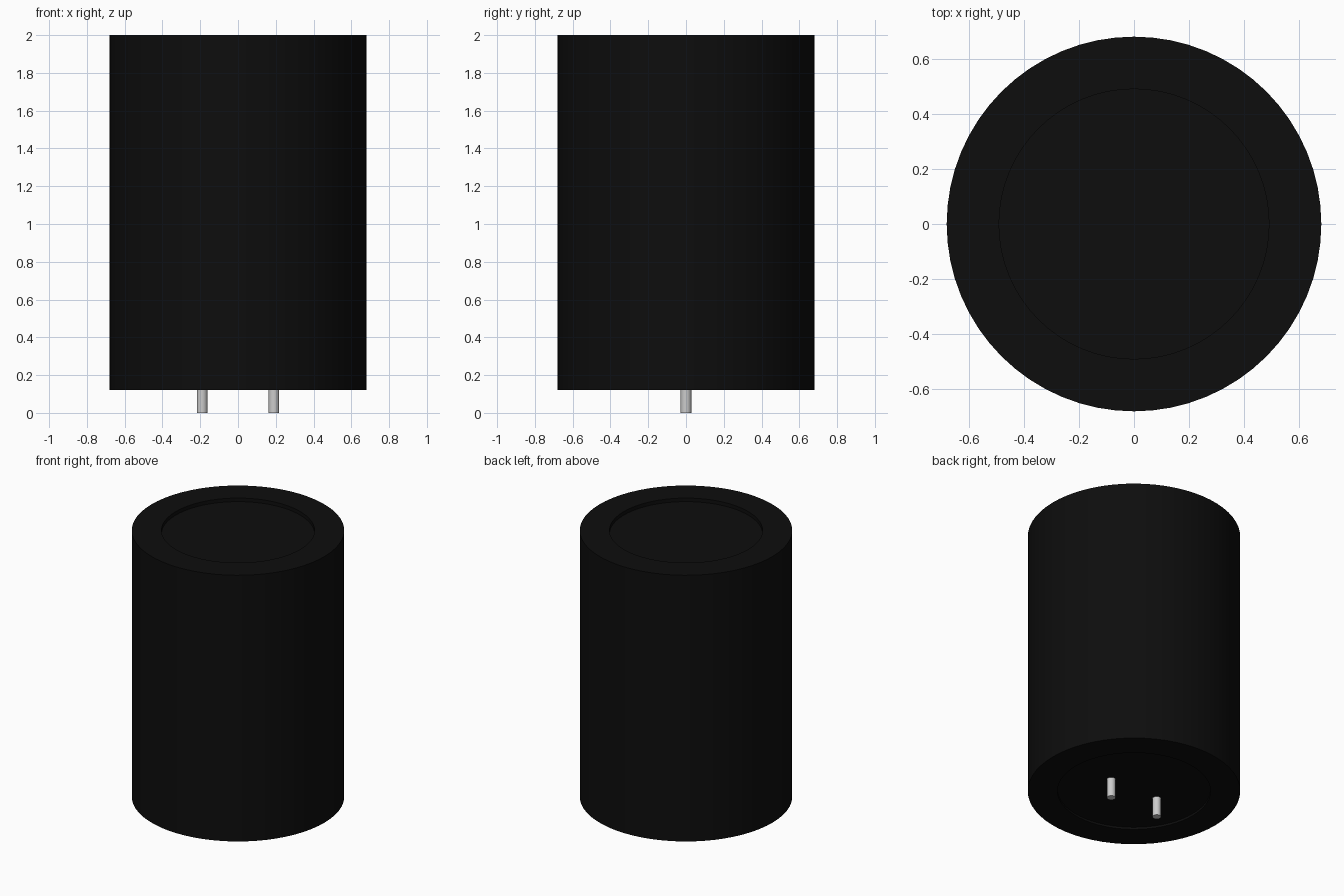
import bpy, bmesh, math
from mathutils import Matrix

cube = bpy.data.objects.get("Cube")
if cube:
    bpy.data.objects.remove(cube, do_unlink=True)


def material(name, value):
    mat = bpy.data.materials.new(name)
    mat.use_nodes = True
    colour = (value, value, value, 1)
    mat.diffuse_color = colour
    mat.node_tree.nodes["Principled BSDF"].inputs["Base Color"].default_value = colour
    return mat


def lathe(name, profile, mat, sides, x=0):
    """Spin a closed (radius, height) profile around z."""
    bm = bmesh.new()
    verts = [bm.verts.new((r, 0, z)) for r, z in profile]
    edges = [bm.edges.new(pair) for pair in zip(verts, verts[1:])]
    bmesh.ops.spin(bm, geom=verts + edges, cent=(0, 0, 0), axis=(0, 0, 1),
                   angle=math.tau, steps=sides, use_duplicate=False)
    bmesh.ops.remove_doubles(bm, verts=bm.verts, dist=0.0005)
    bmesh.ops.recalc_face_normals(bm, faces=bm.faces)
    bmesh.ops.transform(bm, matrix=Matrix.Translation((x, 0, 0)), verts=bm.verts)
    mesh = bpy.data.meshes.new(name)
    bm.to_mesh(mesh)
    bm.free()
    mesh.materials.append(mat)
    obj = bpy.data.objects.new(name, mesh)
    bpy.context.collection.objects.link(obj)
    bpy.ops.object.select_all(action="DESELECT")
    obj.select_set(True)
    bpy.context.view_layer.objects.active = obj
    bpy.ops.object.shade_smooth_by_angle(angle=math.radians(30))
    return obj


black = material("black sleeve", 0.004)
silver = material("silver metal", 0.6)

# Can with a shallow round recess in each end
radius, recess, base, top = 0.68, 0.49, 0.12, 2.0
lathe("can_body", [
    (0, base + 0.015), (recess, base + 0.015), (recess, base),
    (radius, base), (radius, top),
    (recess, top), (recess, top - 0.025), (0, top - 0.025),
], black, 64)

# Two terminal pins, seated in the lower recess
for side, x in (("left", 0.19), ("right", -0.19)):
    lathe(side + "_pin", [(0, 0), (0.028, 0), (0.028, base + 0.02), (0, base + 0.02)],
          silver, 24, x)
